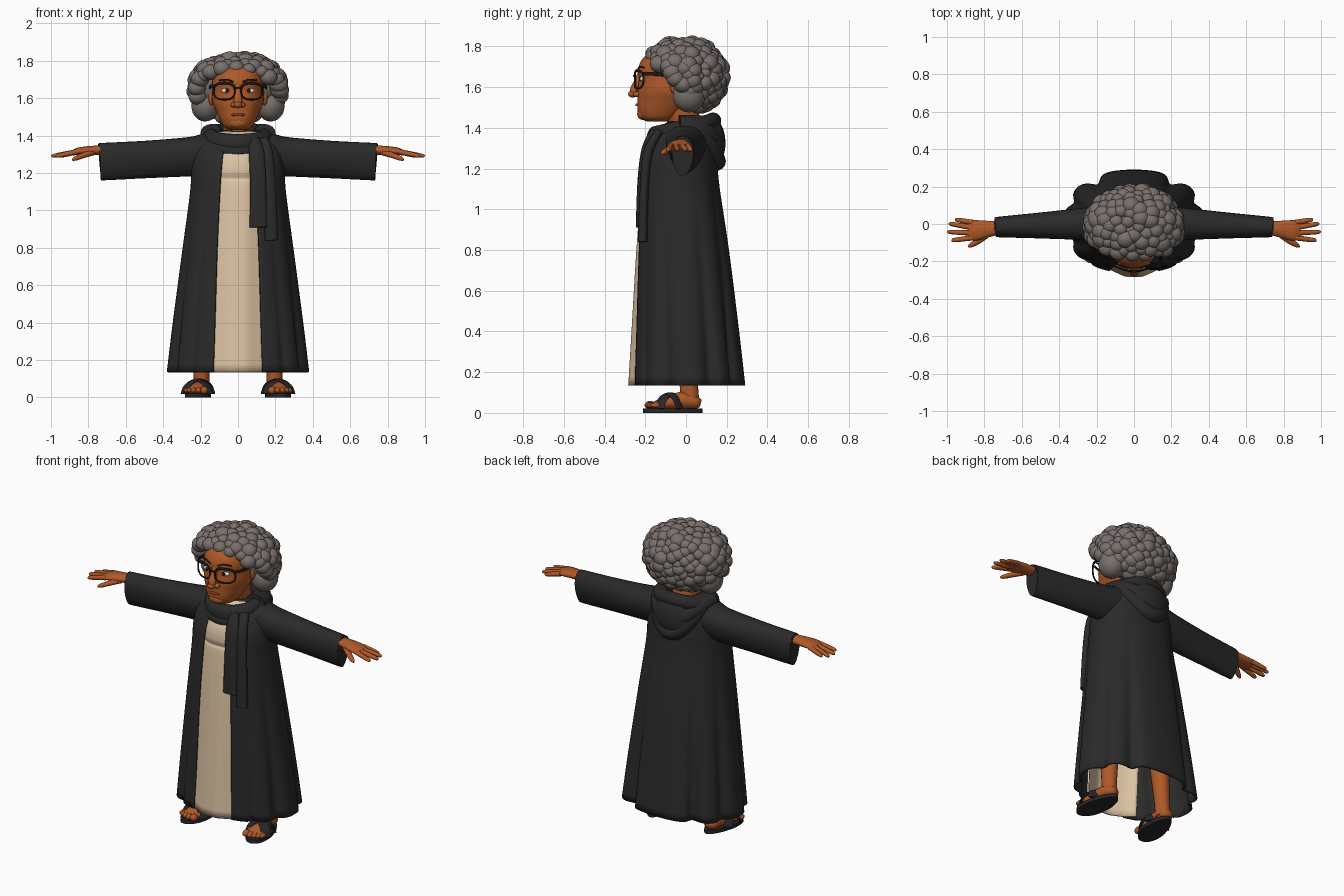
import bpy, bmesh, random
from math import sin, cos, pi, asin, exp, sqrt, copysign
from mathutils import Vector

random.seed(4)
if "Cube" in bpy.data.objects:
    bpy.data.objects.remove(bpy.data.objects["Cube"])


def material(name, r, g, b):
    m = bpy.data.materials.new(name)
    m.use_nodes = True
    m.diffuse_color = (r, g, b, 1)
    bsdf = m.node_tree.nodes["Principled BSDF"]
    bsdf.inputs["Base Color"].default_value = (r, g, b, 1)
    bsdf.inputs["Roughness"].default_value = 0.8
    return m


CLOTH = material("charcoal cloth", .023, .023, .024)
SKIN = material("brown skin", .43, .10, .021)
LIPS = material("dark lips", .30, .06, .018)
HAIR = material("grey hair", .19, .162, .147)
DRESS = material("cream dress", .72, .55, .37)
BLACK = material("black", .010, .010, .011)
SOLE = material("sandal leather", .02, .02, .024)
WHITE = material("eye white", .8, .76, .7)


def finish(name, bm, mat, thickness=0):
    bmesh.ops.recalc_face_normals(bm, faces=bm.faces[:])
    mesh = bpy.data.meshes.new(name)
    bm.to_mesh(mesh)
    bm.free()
    mesh.materials.append(mat)
    ob = bpy.data.objects.new(name, mesh)
    bpy.context.collection.objects.link(ob)
    bpy.ops.object.select_all(action='DESELECT')
    ob.select_set(True)
    bpy.context.view_layer.objects.active = ob
    bpy.ops.object.shade_smooth_by_angle(angle=0.9)
    if thickness:
        mod = ob.modifiers.new("thickness", 'SOLIDIFY')
        mod.thickness, mod.offset = thickness, 0
    return ob


def spline(pts, closed=False, n=4):
    """Catmull-Rom resampling of tuples of any length."""
    m, out = len(pts), []
    pick = (lambda i: pts[i % m]) if closed else (lambda i: pts[max(0, min(m - 1, i))])
    for i in range(m if closed else m - 1):
        for k in range(n):
            t = k / n
            out.append(tuple(
                b + .5 * t * (c - a + t * (2*a - 5*b + 4*c - d + t * (3*(b - c) + d - a)))
                for a, b, c, d in zip(pick(i-1), pick(i), pick(i+1), pick(i+2))))
    return out if closed else out + [pts[-1]]


def loft(name, rings, mat, loop=True, around=True, caps=True, thickness=0):
    """Bridge rings; around closes each ring, loop closes the row of rings."""
    bm = bmesh.new()
    rows = [[bm.verts.new(p) for p in r] for r in rings]
    n = len(rows[0])
    for i in range(len(rows) if loop else len(rows) - 1):
        a, b = rows[i], rows[(i + 1) % len(rows)]
        for j in range(n if around else n - 1):
            k = (j + 1) % n
            bm.faces.new((a[j], a[k], b[k], b[j]))
    if caps and not loop:
        bm.faces.new(rows[0])
        bm.faces.new(rows[-1])
    return finish(name, bm, mat, thickness)


def tube(name, pts, mat, up=(0, 0, 1), closed=False, seg=14, pinch=0):
    """Sweep an ellipse: each point is x, y, z, side radius, up radius."""
    pts, rings = spline(pts, closed), []
    m = len(pts)
    for i, p in enumerate(pts):
        a = pts[(i-1) % m] if closed else pts[max(i-1, 0)]
        b = pts[(i+1) % m] if closed else pts[min(i+1, m-1)]
        tan = (Vector(b[:3]) - Vector(a[:3])).normalized()
        side = tan.cross(Vector(up)).normalized()
        top = side.cross(tan)
        ring = []
        for j in range(seg):
            t = 2 * pi * j / seg
            ring.append(Vector(p[:3]) + side * cos(t) * p[3] * (1 + pinch * sin(t))
                        + top * sin(t) * p[4])
        rings.append(ring)
    return loft(name, rings, mat, loop=closed)


def balls(name, items, mat):
    bm = bmesh.new()
    for loc, size in items:
        for v in bmesh.ops.create_icosphere(bm, subdivisions=3, radius=1)["verts"]:
            v.co = Vector(loc) + Vector(a * b for a, b in zip(v.co, size))
    return finish(name, bm, mat)


def power(v, e=.9):
    return copysign(abs(v) ** e, v)


def notch(t, centre, width):
    return exp(-((t - centre) / width) ** 2)


# Open robe with hem folds
rings = []
for z, a, yf, yb, gap in spline([
        (.135, .375, -.258, .285, .13), (.4, .343, -.25, .255, .122),
        (.8, .29, -.238, .205, .11), (1.1, .25, -.222, .16, .096),
        (1.25, .24, -.205, .145, .085), (1.35, .21, -.16, .13, .07),
        (1.395, .16, -.115, .11, .05), (1.425, .1, -.09, .08, .03)]):
    flare = max(0, (1.2 - z) / 1.06)
    start, ring = asin((gap / a) ** (1 / .9)), []
    for j in range(121):
        t = start + (2 * pi - 2 * start) * j / 120
        phi = abs(pi - t)
        fold = 1 - flare * (.15 * notch(phi, .6, .13) + .1 * notch(phi, 1.2, .14)
                            + .09 * notch(phi, 1.95, .14) + .05 * notch(phi, 2.45, .08))
        ring.append((a * power(sin(t)) * fold,
                     (yf + yb) / 2 + (yf - yb) / 2 * power(cos(t)) * fold, z))
    rings.append(ring)
loft("robe", rings, CLOTH, loop=False, around=False, caps=False, thickness=.012)

# Dress panel inside the robe opening
rings = []
for z, y in spline([(.135, -.28), (.4, -.264), (.8, -.24), (1.12, -.214), (1.17, -.203),
                    (1.21, -.212), (1.3, -.19), (1.42, -.1)]):
    rings.append([(x, y + 2.6 * x * x + .0015 * cos(70 * x), z)
                  for x in [.18 * (j - 14) / 14 for j in range(29)]])
loft("dress", rings, DRESS, loop=False, around=False, caps=False, thickness=.01)

# Cowl collar, hood folds and hanging scarf ends
tube("cowl_collar", [(.142 * sin(t), -.012 - .138 * cos(t), 1.392 - .038 * cos(t),
                      .042, .047 + .008 * cos(t))
                     for t in [2 * pi * j / 12 for j in range(12)]], CLOTH, closed=True, seg=20)
tube("cowl_under_fold", [(.16 * sin(t), -.012 - .145 * cos(t), 1.375 - .06 * cos(t), .04, .04)
                         for t in [2 * pi * j / 12 for j in range(12)]], CLOTH, closed=True, seg=20)
for name, w, top, y, drop, r in (("hood_outer_fold", .155, 1.4, .15, .165, .046),
                                 ("hood_middle_fold", .152, 1.41, .145, .09, .05),
                                 ("hood_inner_fold", .135, 1.418, .125, .01, .046)):
    tube(name, [(w * sin(t), -.05 + (y + .05) * cos(t) ** .7, top - drop * max(cos(t), 0) ** 2.2, r, r)
                for t in [pi / 2 * j / 5 * .98 for j in range(-5, 6)]], CLOTH)
balls("hood_pouch", [((0, .115, 1.325), (.135, .08, .13))], CLOTH)
tube("scarf_end_inner", [(.085, -.155, 1.38, .03, .02), (.1, -.197, 1.3, .042, .02),
                         (.107, -.222, 1.15, .043, .016), (.108, -.235, .91, .046, .012)],
     CLOTH, up=(0, 1, 0))
tube("scarf_end_outer", [(.135, -.13, 1.38, .03, .02), (.155, -.185, 1.28, .036, .025),
                         (.167, -.205, 1.1, .037, .022), (.178, -.212, .84, .036, .025)],
     CLOTH, up=(0, 1, 0))

# Neck and head
tube("neck", [(0, .01, 1.3, .085, .085), (0, 0, 1.4, .08, .08), (0, -.04, 1.52, .085, .085)],
     SKIN, up=(0, 1, 0), seg=24)
rings = []
for z, a, yf, yb in spline([
        (1.43, .04, -.19, -.09), (1.447, .075, -.222, -.05), (1.485, .097, -.238, 0),
        (1.53, .117, -.238, .05), (1.58, .137, -.238, .09), (1.64, .138, -.232, .1),
        (1.69, .138, -.235, .1), (1.74, .125, -.212, .09), (1.78, .09, -.16, .08),
        (1.81, .04, -.08, .04)]):
    rings.append([(a * power(sin(t)), (yf + yb) / 2 - (yb - yf) / 2 * power(cos(t)), z)
                  for t in [2 * pi * j / 40 for j in range(40)]])
loft("head", rings, SKIN, loop=False)
tube("nose_bridge", [(0, -.222, 1.68, .014, .012), (0, -.238, 1.63, .018, .016),
                     (0, -.256, 1.585, .023, .02), (0, -.255, 1.555, .018, .012)], SKIN, up=(0, 1, 0))
balls("nose_tip", [((0, -.262, 1.566), (.022, .022, .018)), ((.024, -.24, 1.564), (.016, .02, .014)),
                   ((-.024, -.24, 1.564), (.016, .02, .014))], SKIN)
balls("chin", [((0, -.21, 1.468), (.05, .03, .03))], SKIN)
tube("mouth", [(-.045, -.218, 1.507, .003, .003), (-.02, -.239, 1.512, .007, .006),
               (.02, -.239, 1.512, .007, .006), (.045, -.218, 1.507, .003, .003)], LIPS)
for s, side in ((1, "left"), (-1, "right")):
    balls("ear_" + side, [((s * .143, -.05, 1.605), (.016, .028, .045))], SKIN)
    balls("eye_" + side, [((s * .06, -.212, 1.64), (.028, .014, .014))], WHITE)
    balls("pupil_" + side, [((s * .058, -.225, 1.641), (.010, .004, .011))], BLACK)
    tube("eyebrow_" + side, [(s * x, -.238 + 3 * x * x, z, .004, .004) for x, z in
                             ((.025, 1.687), (.06, 1.7), (.1, 1.695))], BLACK)
    # Glasses
    rim = []
    for t in [2 * pi * j / 16 for j in range(16)]:
        x = .073 + .056 * power(cos(t), .75)
        rim.append((s * x, -.252 + 2.6 * x * x, 1.637 + .044 * power(sin(t), .75),
                    .0045 + .003 * max(sin(t), 0), .005))
    tube("glasses_rim_" + side, rim, BLACK, up=(0, 1, 0), closed=True, seg=8)
    tube("glasses_arm_" + side, [(s * .125, -.212, 1.664, .005, .009), (s * .147, -.17, 1.665, .005, .009),
                                 (s * .15, -.06, 1.655, .005, .007)], BLACK)
tube("glasses_bridge", [(-.02, -.251, 1.65, .005, .004), (0, -.256, 1.656, .005, .004),
                        (.02, -.251, 1.65, .005, .004)], BLACK)

# Curly hair: a core covered by uneven curls, leaving the face free
balls("hair_core", [((0, .035, 1.655), (.222, .15, .165)), ((0, -.03, 1.75), (.15, .145, .08)),
                    ((.175, .015, 1.56), (.075, .08, .085)), ((-.175, .015, 1.56), (.075, .08, .085))], HAIR)
curls, count = [], 230
for i in range(count):
    h = 1 - 2 * (i + .5) / count
    r, t = sqrt(1 - h * h) ** .9, i * pi * (3 - sqrt(5)) + random.uniform(-.08, .08)
    x, y, z = .228 * r * cos(t), -.015 + .193 * r * sin(t), 1.655 + .16 * h
    if y > -.13 + (1.7 - z) * .8 or z > 1.79 - .42 * abs(x):
        k = random.uniform(.033, .052)
        curls.append(((x, y, z), (k, k * .95, k * .9)))
balls("hair_curls", curls, HAIR)

for s, side in ((1, "left"), (-1, "right")):
    # Sleeve with a recessed cuff opening
    tube("sleeve_" + side, [(s * x, y, z, ry, rz) for x, y, z, ry, rz in (
        (.06, -.01, 1.32, .1, .09), (.16, -.005, 1.298, .1, .115), (.26, 0, 1.287, .086, .105),
        (.5, -.008, 1.272, .068, .1), (.72, -.016, 1.261, .054, .1),
        (.725, -.016, 1.261, .05, .096), (.69, -.016, 1.262, .045, .09))],
        CLOTH, seg=28, pinch=.2)
    # Hand
    tube("hand_" + side, [(s * x, y, z, ry, rz) for x, y, z, ry, rz in (
        (.62, -.015, 1.325, .038, .03), (.73, -.022, 1.322, .038, .026), (.79, -.028, 1.32, .046, .025),
        (.85, -.034, 1.316, .055, .021), (.885, -.035, 1.308, .048, .014))], SKIN, seg=18)
    for i, (y0, x1, y1) in enumerate(((.008, .957, .024), (-.02, .99, .002),
                                      (-.048, .998, -.042), (-.073, .975, -.088))):
        tube("finger_%d_%s" % (i + 1, side), [
            (s * (.86 + (x1 - .86) * f), y0 + (y1 - y0) * f, 1.314 - .024 * f, r, r)
            for f, r in ((0, .0145), (.5, .0135), (.9, .011), (1, .005))], SKIN, seg=10)
    tube("thumb_" + side, [(s * .775, -.045, 1.312, .02, .018), (s * .825, -.085, 1.295, .017, .015),
                           (s * .868, -.112, 1.278, .013, .012), (s * .885, -.12, 1.27, .005, .005)], SKIN)
    # Leg and foot, toes turned out slightly
    mid = lambda y: .204 - .12 * y
    tube("leg_" + side, [(s * .197, .02, .04, .044, .05), (s * .195, .015, .12, .043, .046),
                         (s * .19, .01, .25, .05, .052), (s * .17, 0, .5, .06, .06)], SKIN, up=(0, 1, 0))
    tube("foot_" + side, [(s * mid(y), y, z, w, h) for y, z, w, h in (
        (.07, .045, .02, .02), (.05, .05, .042, .032), (-.01, .06, .047, .045),
        (-.09, .05, .054, .035), (-.15, .038, .06, .02), (-.172, .035, .05, .012))], SKIN)
    balls("toes_" + side, [((s * (mid(-.17) + dx), y, .038), (r, .026, r)) for dx, y, r in (
        (-.043, -.176, .021), (-.013, -.178, .016), (.013, -.172, .015),
        (.036, -.163, .013), (.054, -.15, .012))], SKIN)
    loft("sole_" + side, [[(s * (mid(-.065 + .145 * sin(t)) + (.067 - .012 * sin(t)) * cos(t)),
                            -.065 + .145 * sin(t), z) for t in [2 * pi * j / 32 for j in range(32)]]
                          for z in (0, .022)], SOLE, loop=False)
    for k, part in ((1, "inner"), (-1, "outer")):
        tube("strap_%s_%s" % (part, side), [
            (s * (mid(y) + k * dx), y, z, .03, .007) for dx, y, z in (
                (-.067, -.13, .02), (-.05, -.115, .066), (0, -.08, .093),
                (.046, -.05, .075), (.063, -.03, .02))], SOLE)
